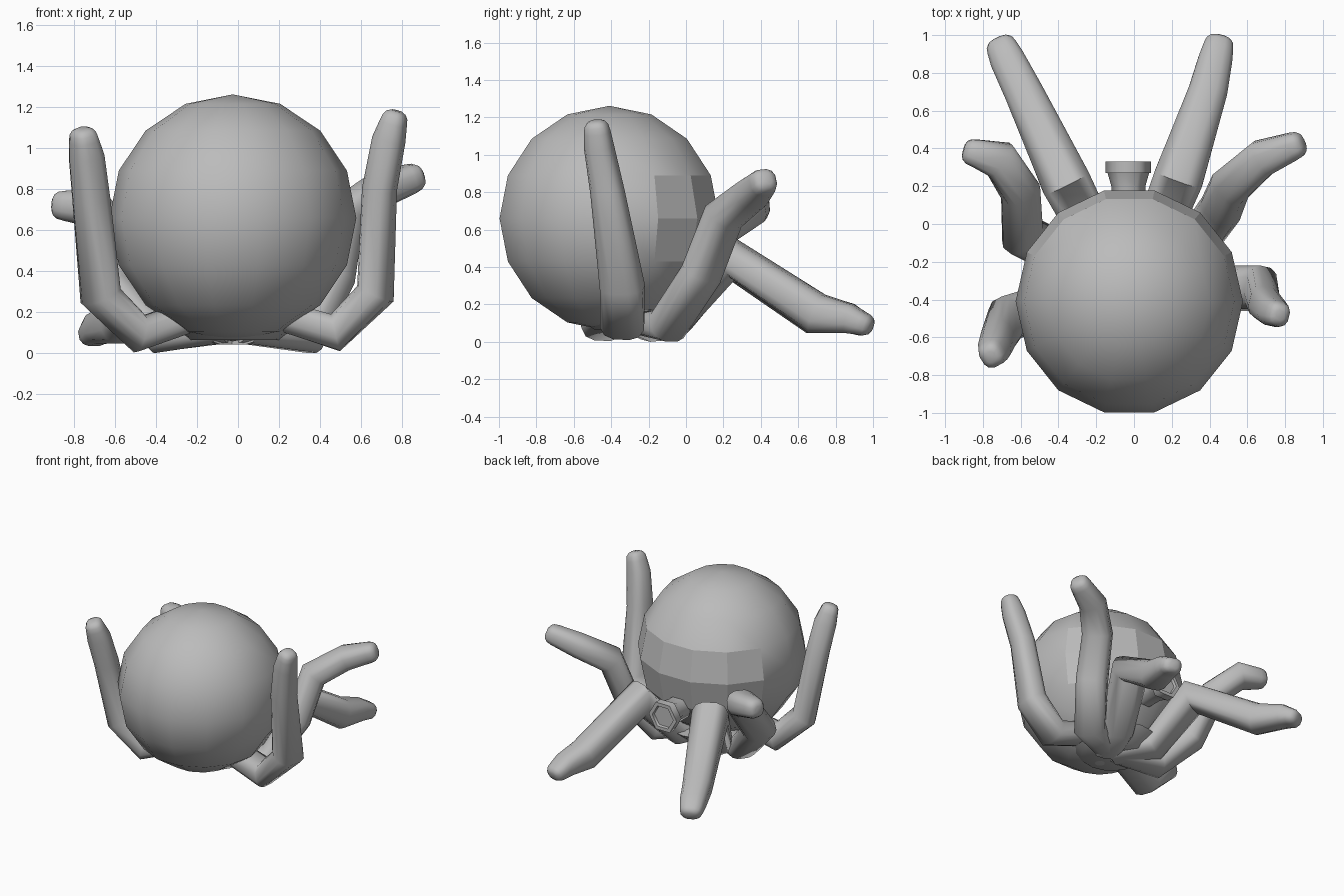
import bpy, bmesh, math
from mathutils import Vector, Matrix

if "Cube" in bpy.data.objects:
    bpy.data.objects.remove(bpy.data.objects["Cube"])

grey = bpy.data.materials.new("plain grey")
grey.diffuse_color = (0.5, 0.5, 0.5, 1)
grey.use_nodes = True
grey.node_tree.nodes["Principled BSDF"].inputs["Base Color"].default_value = grey.diffuse_color


def finish(name, bm, angle=None):
    bmesh.ops.recalc_face_normals(bm, faces=bm.faces)
    mesh = bpy.data.meshes.new(name)
    bm.to_mesh(mesh)
    bm.free()
    mesh.materials.append(grey)
    ob = bpy.data.objects.new(name, mesh)
    bpy.context.collection.objects.link(ob)
    if angle:
        bpy.ops.object.select_all(action='DESELECT')
        ob.select_set(True)
        bpy.context.view_layer.objects.active = ob
        bpy.ops.object.shade_smooth_by_angle(angle=math.radians(angle))
    return ob


def leg(name, points, sides=12):
    """Sweep a soft-cornered section; each point is x, y, z, half width, half depth."""
    pos = [Vector(p[:3]) for p in points]
    size = [p[3:] for p in points]
    # Rounded tip: shrinking rings past the last joint
    d = (pos[-1] - pos[-2]).normalized()
    w, h = size[-1]
    end = pos[-1].copy()
    for step, k in ((0.035, 0.9), (0.055, 0.7), (0.065, 0.4)):
        pos.append(end + d * step)
        size.append((w * k, h * k))
    bm = bmesh.new()
    rings = []
    for i, p in enumerate(pos):
        a = (p - pos[i - 1]).normalized() if i else (pos[1] - p).normalized()
        b = (pos[i + 1] - p).normalized() if i < len(pos) - 1 else a
        t = (a + b).normalized()
        mitre = 1 / max(t.dot(a), 0.75)
        # The side axis follows the horizontal heading of the whole leg
        flat = pos[-1] - pos[0]
        side = Vector((-flat.y, flat.x, 0))
        side = (side - t * side.dot(t)).normalized()
        up = side.cross(t)
        ring = []
        for k in range(sides):
            an = 2 * math.pi * (k + 0.5) / sides
            c, s = math.cos(an), math.sin(an)
            c = math.copysign(abs(c) ** 0.75, c)
            s = math.copysign(abs(s) ** 0.75, s)
            ring.append(bm.verts.new(p + side * c * size[i][0] + up * s * size[i][1] * mitre))
        rings.append(ring)
    for r, q in zip(rings, rings[1:]):
        for k in range(sides):
            n = (k + 1) % sides
            bm.faces.new((r[k], r[n], q[n], q[k]))
    bm.faces.new(rings[0])
    bm.faces.new(rings[-1])
    return finish(name, bm, 65)


# Round body, with a faceted patch around the rear
bm = bmesh.new()
bmesh.ops.create_uvsphere(bm, u_segments=14, v_segments=8, radius=0.602,
                          matrix=Matrix.Translation((-0.025, -0.41, 0.66))
                          @ Matrix.Rotation(math.pi / 2, 4, 'Z'))
bm.normal_update()
for f in bm.faces:
    f.smooth = not (f.normal.y > 0.55 and abs(f.normal.z) < 0.3)
finish("body", bm)

# Low hub under the body where the legs meet
bm = bmesh.new()
bmesh.ops.create_cone(bm, cap_ends=True, segments=16, radius1=0.22, radius2=0.34, depth=0.1,
                      matrix=Matrix.Translation((-0.02, -0.27, 0.115)))
finish("hub", bm, 50)

# Legs: joints listed from hub to tip
leg("front_leg_right", [(0.1, -0.33, 0.22, 0.1, 0.075), (0.475, -0.34, 0.1, 0.12, 0.08),
                        (0.67, -0.34, 0.29, 0.12, 0.085), (0.69, -0.42, 0.8, 0.09, 0.082),
                        (0.735, -0.465, 1.04, 0.078, 0.08), (0.757, -0.475, 1.12, 0.07, 0.066)])
leg("front_leg_left", [(-0.12, -0.36, 0.22, 0.1, 0.075), (-0.48, -0.44, 0.095, 0.12, 0.08),
                       (-0.67, -0.5, 0.28, 0.12, 0.085), (-0.715, -0.6, 0.75, 0.095, 0.085),
                       (-0.738, -0.66, 0.96, 0.085, 0.082), (-0.75, -0.685, 1.035, 0.075, 0.068)])
leg("middle_leg_right", [(0.0, -0.28, 0.12, 0.1, 0.07), (0.33, -0.1, 0.085, 0.115, 0.08),
                         (0.46, 0.08, 0.36, 0.115, 0.09), (0.51, 0.2, 0.67, 0.11, 0.09),
                         (0.68, 0.35, 0.79, 0.1, 0.085), (0.84, 0.41, 0.85, 0.075, 0.073)])
leg("middle_leg_left", [(-0.05, -0.28, 0.12, 0.1, 0.07), (-0.37, -0.17, 0.085, 0.12, 0.08),
                        (-0.59, -0.06, 0.32, 0.12, 0.085), (-0.6, 0.17, 0.6, 0.105, 0.09),
                        (-0.71, 0.34, 0.71, 0.105, 0.085), (-0.84, 0.375, 0.72, 0.075, 0.075)])
leg("back_leg_right", [(0.0, -0.3, 0.1, 0.1, 0.06), (0.12, -0.05, 0.12, 0.12, 0.08),
                       (0.235, 0.24, 0.455, 0.135, 0.09), (0.39, 0.7, 0.15, 0.105, 0.108),
                       (0.43, 0.87, 0.125, 0.092, 0.08), (0.445, 0.935, 0.1, 0.082, 0.064)])
leg("back_leg_left", [(-0.05, -0.3, 0.1, 0.1, 0.06), (-0.22, -0.05, 0.12, 0.12, 0.08),
                      (-0.36, 0.22, 0.455, 0.135, 0.09), (-0.58, 0.69, 0.15, 0.105, 0.108),
                      (-0.67, 0.87, 0.125, 0.095, 0.08), (-0.695, 0.925, 0.1, 0.085, 0.064)])

# Six-sided spout with a flared collar at the rear: (y, radius)
bm = bmesh.new()
rings = []
for y, r in ((0.08, 0.09), (0.2, 0.09), (0.27, 0.11), (0.27, 0.12), (0.33, 0.12),
             (0.33, 0.09), (0.31, 0.085)):
    rings.append([bm.verts.new((-0.03 + r * math.cos(k * math.pi / 3), y,
                                0.41 + r * math.sin(k * math.pi / 3))) for k in range(6)])
for a, b in zip(rings, rings[1:]):
    for k in range(6):
        bm.faces.new((a[k], a[(k + 1) % 6], b[(k + 1) % 6], b[k]))
bm.faces.new(rings[0])
bm.faces.new(rings[-1])
finish("rear_spout", bm, 65)

# Stand the model on the ground
bpy.context.view_layer.update()
low = min((ob.matrix_world @ v.co).z for ob in bpy.data.objects for v in ob.data.vertices)
for ob in bpy.data.objects:
    ob.location.z -= low
